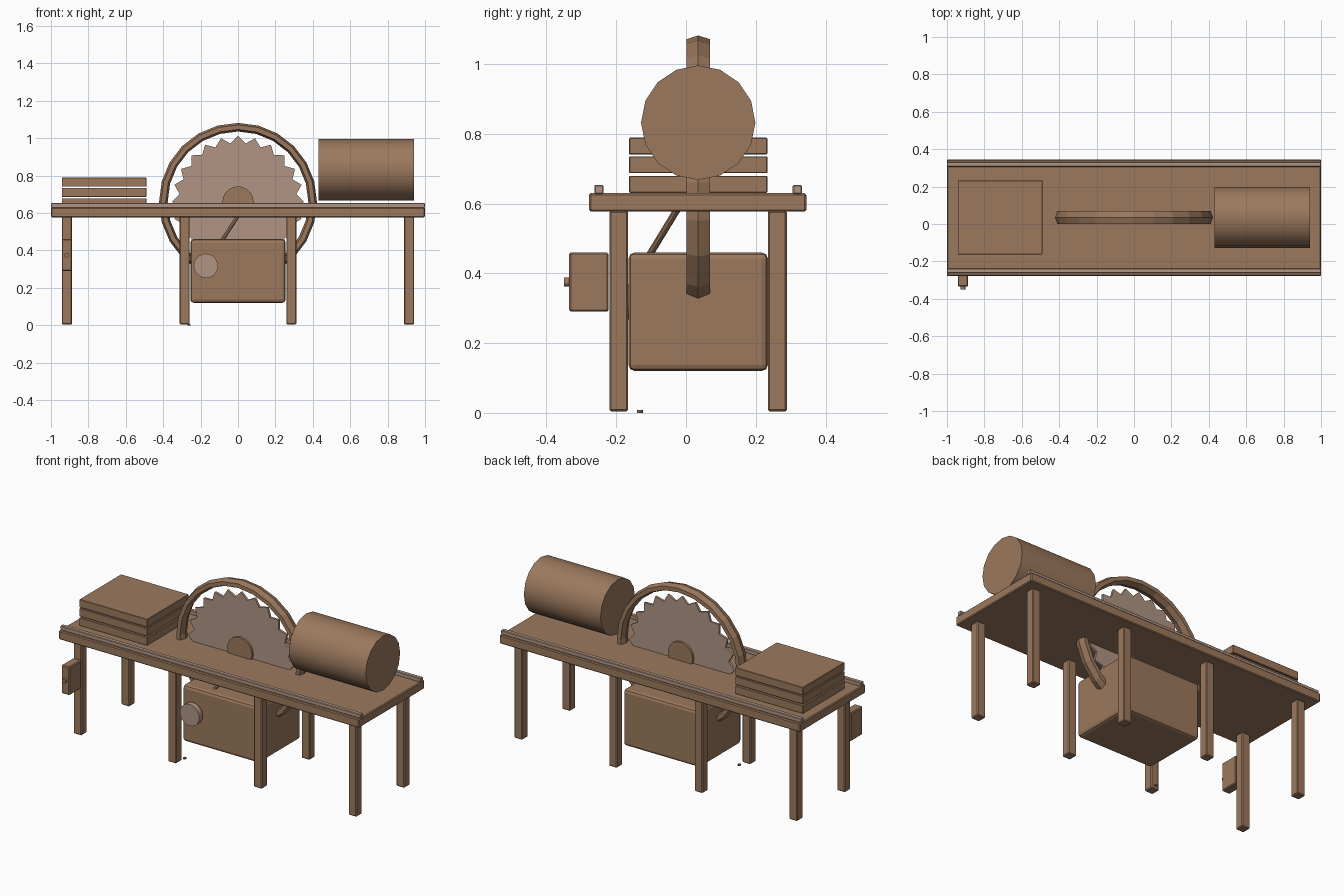
import bpy, math
from mathutils import Vector

if "Cube" in bpy.data.objects:
    bpy.data.objects.remove(bpy.data.objects["Cube"])


def material(name, rgb):
    m = bpy.data.materials.new(name)
    m.diffuse_color = (*rgb, 1)
    m.use_nodes = True
    m.node_tree.nodes["Principled BSDF"].inputs["Base Color"].default_value = m.diffuse_color
    return m


WOOD = material("warm_brown", (0.33, 0.19, 0.11))
STEEL = material("dull_steel", (0.44, 0.30, 0.23))
MID_Y = 0.035   # centre line of the bench


def mesh_object(name, verts, faces, mat):
    me = bpy.data.meshes.new(name)
    me.from_pydata(verts, [], faces)
    me.materials.append(mat)
    ob = bpy.data.objects.new(name, me)
    bpy.context.collection.objects.link(ob)
    return ob


def box(name, x, y, z, mat=WOOD, bevel=0.005, segments=1):
    """Box from (min, max) ranges with a small edge bevel."""
    verts = [(a, b, c) for a in x for b in y for c in z]
    faces = [(0, 1, 3, 2), (4, 6, 7, 5), (0, 4, 5, 1),
             (2, 3, 7, 6), (0, 2, 6, 4), (1, 5, 7, 3)]
    ob = mesh_object(name, verts, faces, mat)
    mod = ob.modifiers.new("edge", "BEVEL")
    mod.width, mod.segments = bevel, segments
    return ob


def cylinder(name, start, end, radius, mat=WOOD, sides=16):
    """Cylinder running between two points."""
    a, b = Vector(start), Vector(end)
    bpy.ops.mesh.primitive_cylinder_add(vertices=sides, radius=radius,
                                        depth=(b - a).length, location=(a + b) / 2)
    ob = bpy.context.object
    ob.name = name
    ob.rotation_euler = (b - a).to_track_quat("Z", "Y").to_euler()
    ob.data.materials.append(mat)
    bpy.ops.object.shade_smooth_by_angle(angle=math.radians(35))
    return ob


# Bench top and its two guide rails
box("table_top", (-1, 1), (-0.278, 0.345), (0.577, 0.63))
for side, y in (("front", -0.25), ("back", 0.319)):
    box(side + "_rail", (-1, 1), (y - 0.013, y + 0.013), (0.628, 0.653), STEEL, 0.003)

# Eight legs
for x in (-0.915, -0.285, 0.285, 0.915):
    for side, y in (("front", -0.193), ("back", 0.262)):
        box(side + "_leg", (x - 0.027, x + 0.027), (y - 0.027, y + 0.027), (0.004, 0.58))

# Motor housing with rounded edges
box("motor_housing", (-0.255, 0.255), (-0.165, 0.235), (0.12, 0.46), bevel=0.018, segments=2)

# Hand wheel, its stub, and the adjusting rod
cylinder("hand_wheel", (-0.172, -0.215, 0.318), (-0.172, -0.183, 0.318), 0.065, STEEL, 20)
cylinder("wheel_stub", (-0.172, -0.19, 0.318), (-0.172, -0.16, 0.318), 0.05, STEEL, 20)
cylinder("adjusting_rod", (-0.14, -0.155, 0.37), (0.01, -0.015, 0.60), 0.01, WOOD, 8)

# Switch box and button
box("switch_box", (-0.942, -0.888), (-0.335, -0.222), (0.29, 0.46))
cylinder("switch_button", (-0.915, -0.35, 0.375), (-0.915, -0.33, 0.375), 0.013, WOOD, 12)

# Toothed blade: star outline extruded along y
BLADE_Z, TEETH = 0.66, 24
n = TEETH * 2
verts = []
for y in (MID_Y - 0.007, MID_Y + 0.007):
    for i in range(n):
        r = 0.352 if i % 2 == 0 else 0.315
        a = math.tau * i / n
        verts.append((r * math.sin(a), y, BLADE_Z + r * math.cos(a)))
faces = [tuple(reversed(range(n))), tuple(range(n, 2 * n))]
faces += [(i, (i + 1) % n, n + (i + 1) % n, n + i) for i in range(n)]
mesh_object("saw_blade", verts, faces, STEEL)
cylinder("blade_hub", (0, MID_Y - 0.02, BLADE_Z), (0, MID_Y + 0.02, BLADE_Z), 0.083, WOOD, 20)

# Guard ring: six-sided section swept round the blade
section = [(0.422, 0), (0.411, 0.034), (0.387, 0.034),
           (0.376, 0), (0.387, -0.034), (0.411, -0.034)]
steps, k = 24, len(section)
verts = [(r * math.sin(math.tau * i / steps), MID_Y + y, BLADE_Z + r * math.cos(math.tau * i / steps))
         for i in range(steps) for r, y in section]
faces = [(i * k + j, i * k + (j + 1) % k,
          (i + 1) % steps * k + (j + 1) % k, (i + 1) % steps * k + j)
         for i in range(steps) for j in range(k)]
mesh_object("guard_ring", verts, faces, WOOD)

# Log on the right, stacked boards on the left
cylinder("log", (0.43, MID_Y, 0.832), (0.94, MID_Y, 0.832), 0.164, WOOD, 16)
for z in (0.631, 0.687, 0.741):
    box("stacked_board", (-0.942, -0.49), (-0.163, 0.233), (z, z + 0.048), bevel=0.002)

# Small washer lying on the floor
cylinder("floor_washer", (-0.262, -0.132, 0), (-0.262, -0.132, 0.008), 0.009, WOOD, 8)
